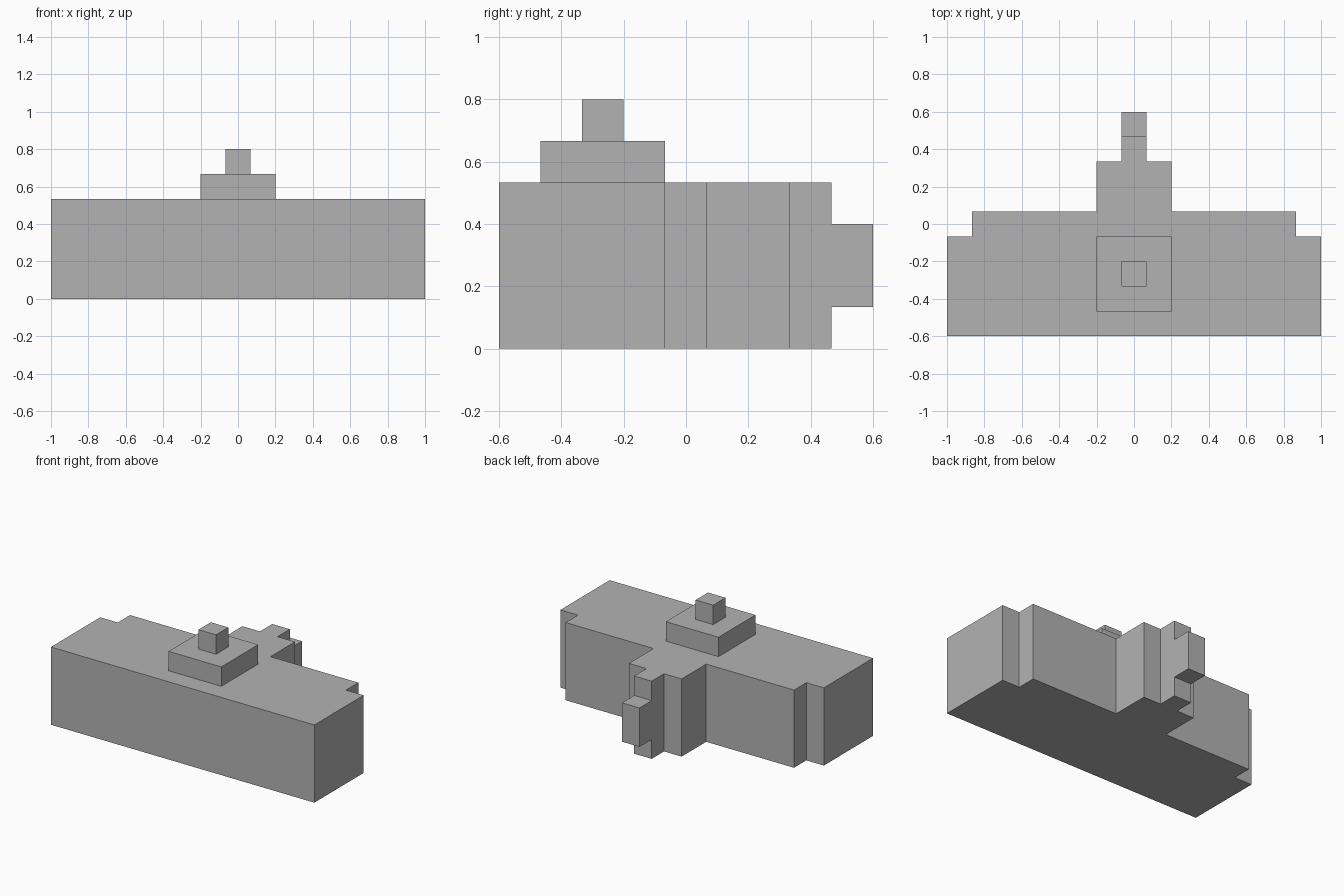
import bpy
import bmesh

cube = bpy.data.objects.get("Cube")
if cube:
    bpy.data.objects.remove(cube, do_unlink=True)

U = 2 / 15  # size of one building unit

# One plain grey for every part
grey = bpy.data.materials.new("plain_grey")
grey.use_nodes = True
colour = (0.45, 0.45, 0.45, 1)
grey.diffuse_color = colour
grey.node_tree.nodes["Principled BSDF"].inputs["Base Color"].default_value = colour


def prism(name, half_outline, bottom, top):
    """Mirror a right-half outline across x, then extrude it upwards."""
    outline = half_outline + [(-x, y) for x, y in reversed(half_outline)]
    bm = bmesh.new()
    base = bm.faces.new([bm.verts.new((x * U, y * U, bottom * U)) for x, y in outline])
    raised = bmesh.ops.extrude_face_region(bm, geom=[base], use_keep_orig=True)["geom"]
    verts = [v for v in raised if isinstance(v, bmesh.types.BMVert)]
    bmesh.ops.translate(bm, verts=verts, vec=(0, 0, (top - bottom) * U))
    bmesh.ops.recalc_face_normals(bm, faces=bm.faces)
    mesh = bpy.data.meshes.new(name)
    bm.to_mesh(mesh)
    bm.free()
    mesh.materials.append(grey)
    obj = bpy.data.objects.new(name, mesh)
    bpy.context.collection.objects.link(obj)
    return obj


def block(name, half_width, front, back, bottom, top):
    return prism(name, [(half_width, front), (half_width, back)], bottom, top)


# Main body with stepped back corners and a narrowing rear
prism("body", [(7.5, -4.5), (7.5, -0.5), (6.5, -0.5), (6.5, 0.5),
               (1.5, 0.5), (1.5, 2.5), (0.5, 2.5), (0.5, 3.5)], 0, 4)

# Peg on the back
block("rear_peg", 0.5, 3.5, 4.5, 1, 3)

# Stepped top
block("roof_plate", 1.5, -3.5, -0.5, 4, 5)
block("roof_knob", 0.5, -2.5, -1.5, 5, 6)
